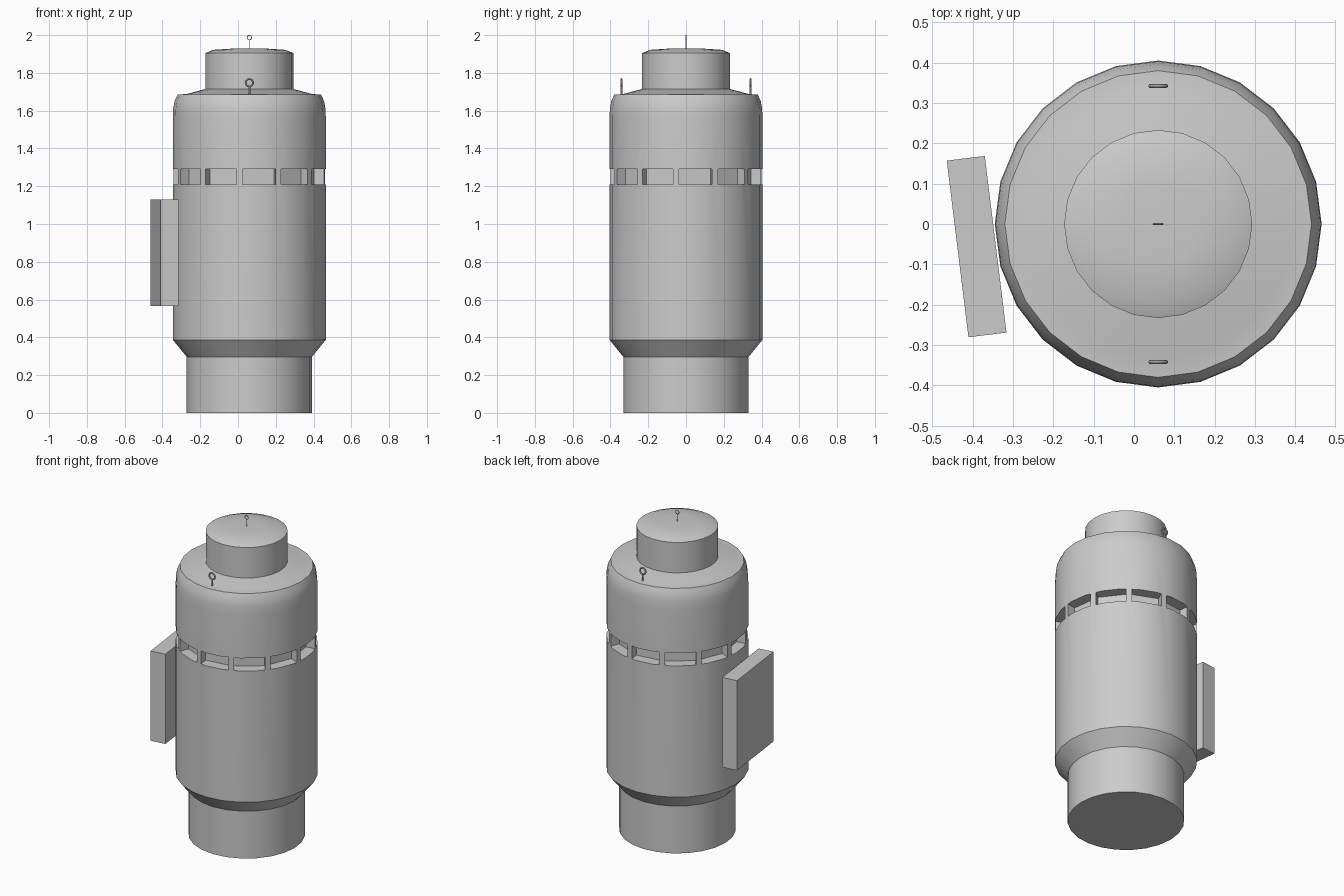
import bpy, bmesh
from math import sin, cos, pi, radians
from mathutils import Matrix, Vector

if "Cube" in bpy.data.objects:
    bpy.data.objects.remove(bpy.data.objects["Cube"])

CX = 0.06    # tank axis
SIDES = 24


def make(name, bm, smooth=True):
    bmesh.ops.recalc_face_normals(bm, faces=bm.faces)
    me = bpy.data.meshes.new(name)
    bm.to_mesh(me)
    bm.free()
    ob = bpy.data.objects.new(name, me)
    bpy.context.collection.objects.link(ob)
    if smooth:
        shade(ob)
    return ob


def select(ob):
    bpy.ops.object.select_all(action='DESELECT')
    ob.select_set(True)
    bpy.context.view_layer.objects.active = ob


def shade(ob):
    select(ob)
    bpy.ops.object.shade_smooth_by_angle(angle=radians(28))


def lathe(bm, profile, sides=SIDES, cx=CX, cy=0.0):
    """Closed solid of revolution from (radius, z) points, capped at both ends."""
    rings = []
    for r, z in profile:
        rings.append([bm.verts.new((cx + r * cos(2 * pi * i / sides),
                                    cy + r * sin(2 * pi * i / sides), z))
                      for i in range(sides)])
    for a, b in zip(rings, rings[1:]):
        for i in range(sides):
            j = (i + 1) % sides
            bm.faces.new((a[i], a[j], b[j], b[i]))
    bm.faces.new(rings[0][::-1])
    bm.faces.new(rings[-1])


def box(bm, matrix, size):
    bmesh.ops.create_cube(bm, size=1, matrix=matrix @ Matrix.Diagonal((*size, 1)))


def eye_bolt(name, y, z0, zc, ring_r, wire_r):
    """Stem with an upright ring in the xz plane."""
    bm = bmesh.new()
    lathe(bm, [(wire_r, z0), (wire_r, zc - ring_r)], 8, CX, y)
    n, m = 16, 8
    grid = [[bm.verts.new((CX + (ring_r + wire_r * cos(b)) * cos(a),
                           y + wire_r * sin(b),
                           zc + (ring_r + wire_r * cos(b)) * sin(a)))
             for b in (2 * pi * k / m for k in range(m))]
            for a in (2 * pi * i / n for i in range(n))]
    for i in range(n):
        for k in range(m):
            p, q = grid[i], grid[(i + 1) % n]
            bm.faces.new((p[k], q[k], q[(k + 1) % m], p[(k + 1) % m]))
    return make(name, bm)


# Motor body: base, flare, drum and sloping shoulder
bm = bmesh.new()
lathe(bm, [(0.332, 0), (0.332, 0.297), (0.405, 0.387), (0.405, 1.56), (0.403, 1.61),
           (0.396, 1.65), (0.38, 1.685), (0.333, 1.688), (0.235, 1.714)])
body = make("motor_body", bm, smooth=False)

# Ring of twelve recessed vent slots
bm = bmesh.new()
for i in range(12):
    rot = Matrix.Rotation(radians(7.5 + 30 * i), 4, 'Z')
    box(bm, Matrix.Translation((CX, 0, 1.25)) @ rot @ Matrix.Translation((0.418, 0, 0)),
        (0.166, 0.176, 0.08))
cutter = make("vent_cutter", bm, smooth=False)
cutter.hide_render = True
mod = body.modifiers.new("vents", 'BOOLEAN')
mod.operation, mod.solver, mod.object = 'DIFFERENCE', 'EXACT', cutter
select(body)
bpy.ops.object.modifier_apply(modifier=mod.name)
bpy.data.objects.remove(cutter)
shade(body)

# Top cap with shallow dome
bm = bmesh.new()
lathe(bm, [(0.233, 1.70), (0.233, 1.905), (0.19, 1.922), (0.1, 1.928), (0.02, 1.929)])
make("top_cap", bm)

# Terminal box on the left side, slightly turned
bm = bmesh.new()
box(bm, Matrix.Translation((-0.39, -0.056, 0.848)) @ Matrix.Rotation(radians(7), 4, 'Z'),
    (0.095, 0.441, 0.563))
make("terminal_box", bm, smooth=False)

# Lifting eyes
eye_bolt("lifting_eye_front", -0.342, 1.68, 1.748, 0.0195, 0.0050)
eye_bolt("lifting_eye_back", 0.342, 1.68, 1.748, 0.0195, 0.0050)
eye_bolt("cap_eye", 0, 1.92, 1.9865, 0.0115, 0.0022)
